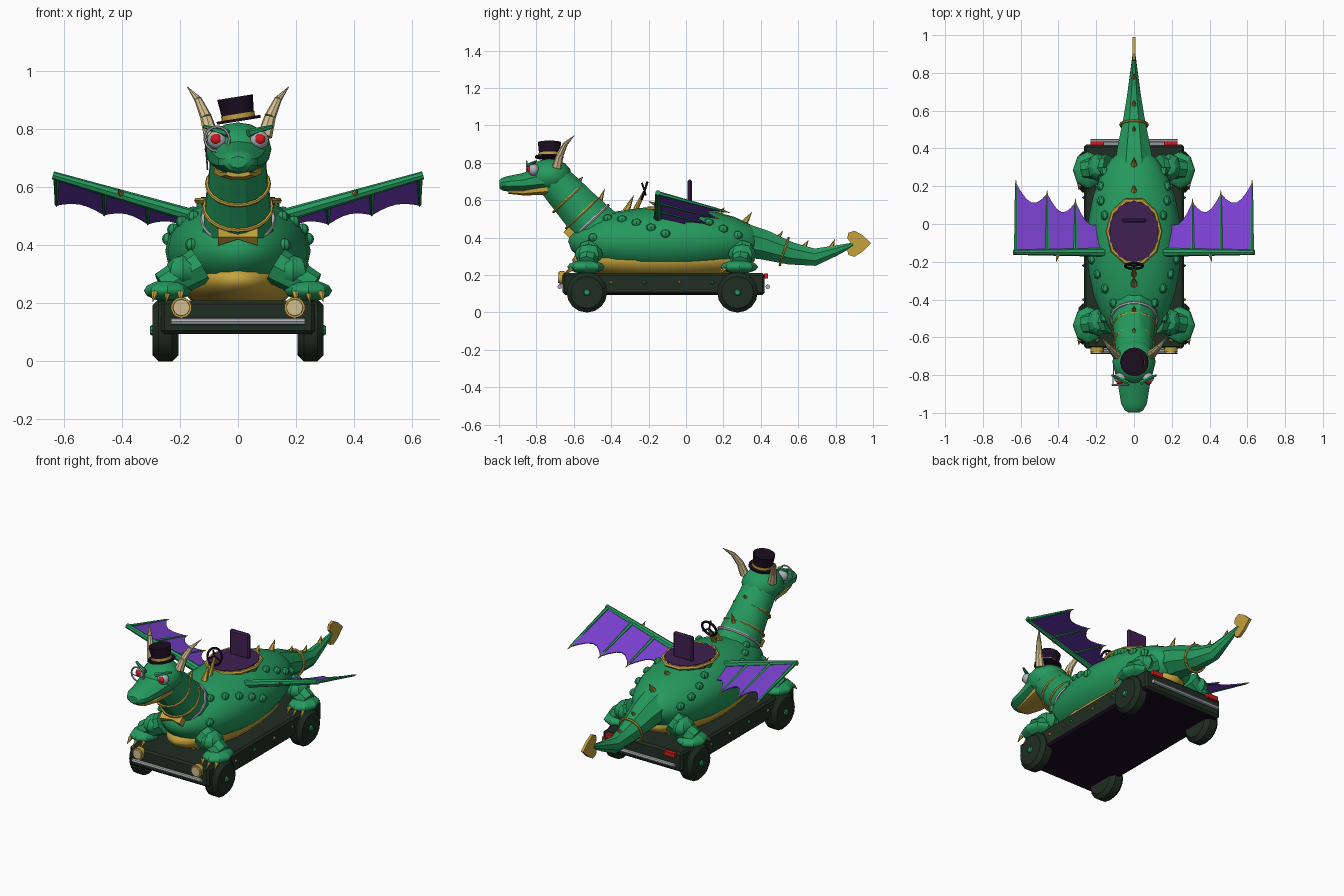
import bpy, bmesh, math
from math import sin, cos, pi, radians
from mathutils import Vector

if "Cube" in bpy.data.objects:
    bpy.data.objects.remove(bpy.data.objects["Cube"])

def material(name, rgb):
    m = bpy.data.materials.new(name)
    m.diffuse_color = (*rgb, 1)
    m.use_nodes = True
    m.node_tree.nodes["Principled BSDF"].inputs["Base Color"].default_value = m.diffuse_color
    return m

GREEN = material("scale green", (0.018, 0.32, 0.11))
DARK = material("dark green", (0.014, 0.026, 0.016))
GOLD = material("gold", (0.55, 0.36, 0.045))
PURPLE = material("wing purple", (0.2, 0.053, 0.64))
PLUM = material("seat plum", (0.052, 0.014, 0.085))
BLACK = material("black plum", (0.011, 0.004, 0.016))
SILVER = material("silver", (0.42, 0.44, 0.47))
CREAM = material("cream", (0.65, 0.52, 0.28))
RED = material("red", (0.65, 0.01, 0.015))

def finish(name, mat, angle=30):
    o = bpy.context.object
    o.name = name
    o.data.materials.append(mat)
    if angle:
        bpy.ops.object.shade_smooth_by_angle(angle=radians(angle))
    return o

def ball(name, loc, scale, mat, seg=12, rings=8, rot=(0, 0, 0), angle=30):
    bpy.ops.mesh.primitive_uv_sphere_add(segments=seg, ring_count=rings, radius=1, location=loc, rotation=rot)
    bpy.context.object.scale = scale
    return finish(name, mat, angle)

def rod(name, a, b, r0, r1, mat, n=8):
    a, b = Vector(a), Vector(b)
    d = b - a
    bpy.ops.mesh.primitive_cone_add(vertices=n, radius1=r0, radius2=r1, depth=d.length, location=(a + b) / 2,
                                    rotation=d.to_track_quat('Z', 'Y').to_euler())
    return finish(name, mat)

def box(name, loc, size, mat, bevel=0.0, rot=(0, 0, 0)):
    bpy.ops.mesh.primitive_cube_add(size=1, location=loc, rotation=rot)
    o = bpy.context.object
    o.scale = size
    bpy.ops.object.transform_apply(location=False, rotation=False, scale=True)
    if bevel:
        b = o.modifiers.new("bevel", 'BEVEL')
        b.width, b.segments = bevel, 1
    return finish(name, mat, 0)

def ring(name, loc, r, thick, mat, rot=(0, 0, 0), scale=(1, 1, 1), n=20):
    bpy.ops.mesh.primitive_torus_add(major_radius=r, minor_radius=thick, major_segments=n, minor_segments=6,
                                     location=loc, rotation=rot)
    bpy.context.object.scale = scale
    return finish(name, mat, 40)

def from_bmesh(name, bm, mat, angle=30):
    bmesh.ops.recalc_face_normals(bm, faces=bm.faces)
    me = bpy.data.meshes.new(name)
    bm.to_mesh(me)
    bm.free()
    o = bpy.data.objects.new(name, me)
    bpy.context.collection.objects.link(o)
    bpy.ops.object.select_all(action='DESELECT')
    o.select_set(True)
    bpy.context.view_layer.objects.active = o
    return finish(name, mat, angle)

def loft(name, sections, mat, n=8, angle=30):
    """Tube through (y, z, half width, half height) sections."""
    bm = bmesh.new()
    loops = []
    for i, (y, z, rx, rn) in enumerate(sections):
        p, q = sections[max(i - 1, 0)], sections[min(i + 1, len(sections) - 1)]
        t = Vector((0, q[0] - p[0], q[1] - p[1])).normalized()
        up = Vector((0, -t.z, t.y))
        loops.append([bm.verts.new(Vector((0, y, z)) + Vector((rx * cos(a), 0, 0)) + up * rn * sin(a))
                      for a in (2 * pi * (k + 0.5) / n for k in range(n))])
    for a, b in zip(loops, loops[1:]):
        for k in range(n):
            bm.faces.new((a[k], a[(k + 1) % n], b[(k + 1) % n], b[k]))
    bm.faces.new(loops[0])
    bm.faces.new(loops[-1])
    return from_bmesh(name, bm, mat, angle)

# Cart chassis with a dark underside
chassis = box("chassis", (0, -0.12, 0.152), (0.53, 1.08, 0.116), DARK, 0.012)
chassis.data.materials.append(BLACK)
for f in chassis.data.polygons:
    f.material_index = int(f.normal.z < -0.9)
for name, y in (("front_bumper", -0.675), ("rear_bumper", 0.437)):
    rod(name, (-0.23, y, 0.137), (0.23, y, 0.137), 0.012, 0.012, SILVER)

# Body, belly, tail
ball("body", (0, -0.11, 0.38), (0.25, 0.185, 0.52), GREEN, 20, 12, (radians(90), 0, 0))
ball("belly", (0, -0.12, 0.28), (0.203, 0.49, 0.115), GOLD, 20, 10)
loft("tail", [(0.26, 0.395, 0.12, 0.105), (0.42, 0.36, 0.09, 0.085), (0.56, 0.315, 0.06, 0.065),
              (0.69, 0.295, 0.038, 0.05), (0.8, 0.33, 0.022, 0.03), (0.9, 0.365, 0.008, 0.01)], GREEN)
ring("tail_band", (0, 0.525, 0.325), 0.072, 0.007, GOLD, (radians(72), 0, 0), (1, 1.05, 1))
bm = bmesh.new()
bm.faces.new([bm.verts.new((0, y, z)) for y, z in ((0.99, 0.37), (0.94, 0.415), (0.9, 0.437), (0.868, 0.425),
              (0.862, 0.395), (0.885, 0.367), (0.862, 0.335), (0.868, 0.307), (0.9, 0.297), (0.94, 0.322))])
spade = from_bmesh("tail_spade", bm, GOLD, 0)
s = spade.modifiers.new("thickness", 'SOLIDIFY')
s.thickness, s.offset = 0.016, 0

# Neck with collar, bands and bow tie
loft("neck", [(-0.46, 0.43, 0.13, 0.14), (-0.56, 0.545, 0.115, 0.117), (-0.65, 0.645, 0.102, 0.106),
              (-0.72, 0.72, 0.098, 0.095)], GREEN, 12)
tilt = (radians(43), 0, 0)
ring("collar", (0, -0.505, 0.49), 0.122, 0.009, SILVER, tilt, (1, 0.98, 1))
for y, z, r in ((-0.555, 0.53, 0.117), (-0.63, 0.61, 0.107)):
    ring("neck_band", (0, y, z), r, 0.007, GOLD, tilt)
for sx in (-1, 1):
    rod("bow_tie", (0, -0.625, 0.428), (sx * 0.068, -0.625, 0.428), 0.008, 0.03, GOLD, 4)

# Head
ball("head", (0, -0.73, 0.73), (0.115, 0.12, 0.092), GREEN, 12, 8)
loft("snout", [(-0.76, 0.71, 0.105, 0.075), (-0.87, 0.692, 0.085, 0.052), (-0.95, 0.687, 0.072, 0.042),
               (-0.985, 0.685, 0.052, 0.033), (-0.998, 0.685, 0.03, 0.02)], GREEN, 10)
loft("lower_jaw", [(-0.74, 0.66, 0.09, 0.035), (-0.87, 0.642, 0.066, 0.018), (-0.95, 0.645, 0.045, 0.012)], GOLD, 8)
ring("monocle", (-0.072, -0.852, 0.765), 0.042, 0.005, SILVER, (radians(90), 0, 0))
rod("monocle_chain", (-0.112, -0.85, 0.755), (-0.105, -0.7, 0.66), 0.003, 0.003, SILVER, 5)
for sx in (-1, 1):
    ball("eye", (sx * 0.072, -0.815, 0.762), (0.034, 0.03, 0.032), SILVER)
    ball("pupil", (sx * 0.076, -0.838, 0.765), (0.018, 0.012, 0.018), RED)
    ball("nostril", (sx * 0.03, -0.983, 0.697), (0.011, 0.009, 0.009), RED, 8, 6)
    rod("brow", (sx * 0.035, -0.84, 0.785), (sx * 0.118, -0.8, 0.808), 0.014, 0.006, GREEN, 6)
    path = [(0.092, -0.69, 0.775), (0.11, -0.675, 0.84), (0.137, -0.645, 0.9), (0.175, -0.598, 0.945)]
    for i, r in enumerate((0.026, 0.02, 0.013)):
        rod("horn", [sx * path[i][0], *path[i][1:]], [sx * path[i + 1][0], *path[i + 1][1:]],
            r, (0.02, 0.013, 0.001)[i], CREAM)

# Tilted top hat
base, axis = Vector((0.003, -0.73, 0.826)), Vector((-0.16, 0, 1)).normalized()
for name, h0, h1, r0, r1, m in (("hat_brim", 0, 0.01, 0.076, 0.076, BLACK), ("hat_band", 0.01, 0.026, 0.058, 0.058, GOLD),
                                ("hat_crown", 0.005, 0.084, 0.054, 0.062, BLACK)):
    rod(name, base + axis * h0, base + axis * h1, r0, r1, m, 16)

# Cockpit, seat back, steering wheel
bpy.ops.mesh.primitive_cylinder_add(vertices=10, radius=1, depth=1, location=(0, -0.04, 0.54))
bpy.context.object.scale = (0.133, 0.165, 0.05)
finish("cockpit_floor", PLUM)
ring("cockpit_rim", (0, -0.04, 0.553), 0.14, 0.011, GOLD, (0, 0, 0), (1, 1.22, 1), 10)
box("seat_back", (0, 0.02, 0.635), (0.13, 0.024, 0.15), PLUM, 0.008)
rod("steering_column", (0, -0.27, 0.55), (0, -0.222, 0.645), 0.014, 0.008, GOLD)
wheel_tilt = (radians(72), 0, 0)
ring("steering_wheel", (0, -0.222, 0.65), 0.047, 0.007, BLACK, wheel_tilt)
for k in range(3):
    a = 2 * pi * k / 3 + pi / 2
    rod("steering_spoke", (0, -0.222, 0.65), (0.045 * cos(a), -0.222 - 0.014 * sin(a), 0.65 + 0.043 * sin(a)), 0.005, 0.005, BLACK, 6)

# Spikes down the spine
for y, z, ty, tz in ((-0.585, 0.69, -0.55, 0.725), (-0.47, 0.57, -0.435, 0.66), (-0.32, 0.54, -0.28, 0.625),
                     (0.17, 0.52, 0.205, 0.56), (0.31, 0.475, 0.352, 0.535), (0.48, 0.38, 0.518, 0.435),
                     (0.62, 0.335, 0.655, 0.385), (0.77, 0.33, 0.795, 0.39)):
    rod("back_spike", (0, y, z), (0, ty, tz), 0.02, 0.001, GOLD, 6)

# Wings: scalloped membrane, leading arm, fingers and claws
def wing_point(s, x, y):
    return Vector((s * x, y, 0.493 + 0.29 * (x - 0.13) - 0.27 * (y + 0.15)))

tips = [(0.16, 0.03), (0.31, 0.115), (0.46, 0.16), (0.625, 0.215)]
for s in (-1, 1):
    bm = bmesh.new()
    for (x0, y0), (x1, y1) in zip(tips, tips[1:]):
        row = []
        for k in range(7):
            t = k / 6
            x, y = x0 + (x1 - x0) * t, y0 + (y1 - y0) * t - 0.075 * sin(pi * t)
            row.append((bm.verts.new(wing_point(s, x, -0.15)), bm.verts.new(wing_point(s, x, y))))
        for a, b in zip(row, row[1:]):
            bm.faces.new((a[0], b[0], b[1], a[1]))
    membrane = from_bmesh("wing_membrane", bm, PURPLE, 0)
    m = membrane.modifiers.new("thickness", 'SOLIDIFY')
    m.thickness, m.offset = 0.006, 0
    rod("wing_arm", wing_point(s, 0.12, -0.15), wing_point(s, 0.637, -0.15), 0.024, 0.014, GREEN)
    for x, y in tips[1:]:
        rod("wing_finger", wing_point(s, x, -0.15), wing_point(s, x, y - 0.01), 0.012, 0.006, GREEN, 6)
        rod("finger_claw", wing_point(s, x, y - 0.015), wing_point(s, x, y + 0.02), 0.007, 0.001, GOLD, 6)
    rod("wing_claw", wing_point(s, 0.4, -0.15), wing_point(s, 0.412, -0.2) + Vector((0, 0, 0.005)), 0.014, 0.001, GOLD, 6)

    # Wheels, legs and claws
    for y in (-0.53, 0.275):
        w = rod("wheel", (s * 0.205, y, 0.107), (s * 0.295, y, 0.107), 0.108, 0.108, DARK, 16)
        b = w.modifiers.new("bevel", 'BEVEL')
        b.width, b.segments = 0.022, 1
        rod("hub", (s * 0.29, y, 0.107), (s * 0.302, y, 0.107), 0.022, 0.014, GREEN)
        ly = y + (0.0 if y < 0 else 0.015)
        ball("thigh", (s * 0.19, ly + 0.01, 0.31), (0.06, 0.075, 0.055), GREEN, 8, 6)
        rod("leg", (s * 0.13, ly + 0.015, 0.33), (s * 0.26, ly, 0.255), 0.065, 0.052, GREEN)
        ball("foot", (s * 0.242, ly - 0.005, 0.243), (0.082, 0.1, 0.036), GREEN, 8, 6)
        for k in (-1, 0, 1):
            x = s * 0.242 + k * 0.045
            rod("claw", (x, ly - 0.08, 0.235), (x * 1.02, ly - 0.125 + abs(k) * 0.015, 0.205), 0.013, 0.001, GOLD, 6)

    # Lights and side studs
    rod("headlight_rim", (s * 0.195, -0.65, 0.185), (s * 0.195, -0.677, 0.185), 0.036, 0.036, GOLD, 14)
    rod("headlight", (s * 0.195, -0.66, 0.185), (s * 0.195, -0.685, 0.185), 0.031, 0.028, CREAM, 14)
    box("tail_light", (s * 0.195, 0.428, 0.195), (0.07, 0.02, 0.026), RED)
    for y, m in ((-0.4, GOLD), (-0.22, GREEN), (-0.035, GOLD), (0.14, GREEN)):
        rod("side_stud", (s * 0.262, y, 0.16), (s * 0.274, y, 0.16), 0.012, 0.004, m, 6)

    # Raised scales on the flanks
    for k in range(11):
        u, a = -0.75 + 0.15 * k, radians(10 + (k * 47) % 58)
        c = math.sqrt(1 - u * u)
        ball("scale_bump", (s * 0.246 * c * cos(a), -0.11 + 0.515 * u, 0.38 + 0.182 * c * sin(a)),
             (0.022, 0.027, 0.022), GREEN, 8, 6)
